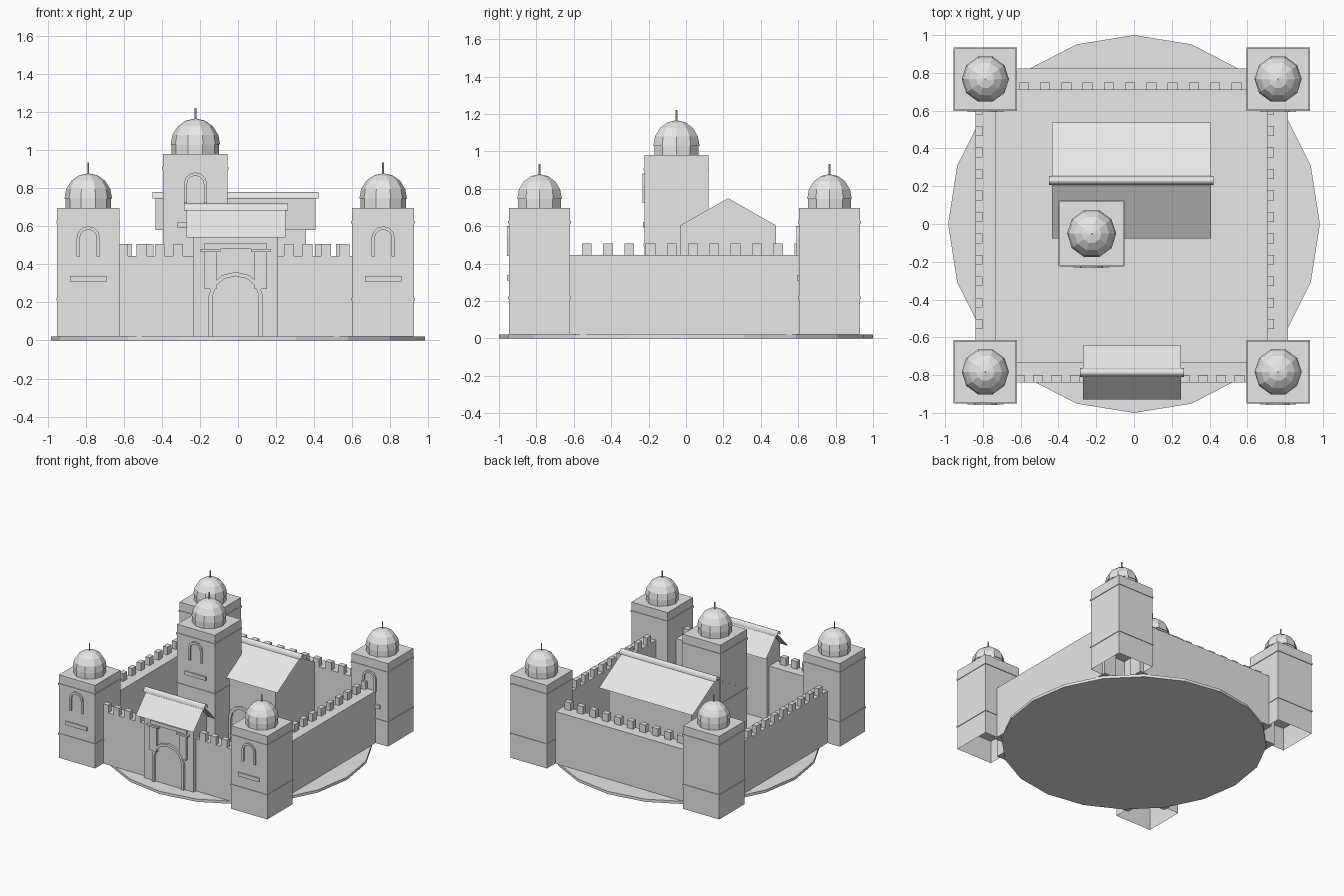
import bpy, bmesh, math

if "Cube" in bpy.data.objects:
    bpy.data.objects.remove(bpy.data.objects["Cube"])

stone = bpy.data.materials.new("grey_stone")
stone.diffuse_color = (0.8, 0.8, 0.8, 1)
stone.use_nodes = True
stone.node_tree.nodes["Principled BSDF"].inputs["Base Color"].default_value = stone.diffuse_color
CX, CY = -0.012, -0.008   # middle of the castle plan
GROUND = 0.022


def finish(name, bm, fix=True):
    if fix:
        bmesh.ops.recalc_face_normals(bm, faces=bm.faces[:])
    me = bpy.data.meshes.new(name)
    bm.to_mesh(me)
    bm.free()
    me.materials.append(stone)
    ob = bpy.data.objects.new(name, me)
    bpy.context.collection.objects.link(ob)
    return ob


def add_box(bm, x0, x1, y0, y1, z0, z1):
    v = [bm.verts.new((x, y, z)) for z in (z0, z1)
         for x, y in ((x0, y0), (x1, y0), (x1, y1), (x0, y1))]
    for f in ((0, 3, 2, 1), (4, 5, 6, 7), (0, 1, 5, 4),
              (1, 2, 6, 5), (2, 3, 7, 6), (3, 0, 4, 7)):
        bm.faces.new([v[i] for i in f])


def boxes(name, *dims):
    bm = bmesh.new()
    for d in dims:
        add_box(bm, *d)
    return finish(name, bm)


def lathe(name, x, y, profile, sides):
    """Faceted turned shape from (radius, height) points, capped at both ends."""
    bm = bmesh.new()
    rings = []
    for r, z in profile:
        rings.append([bm.verts.new((x + r * math.cos(math.tau * i / sides),
                                    y + r * math.sin(math.tau * i / sides), z))
                      for i in range(sides)])
    for a, b in zip(rings, rings[1:]):
        for i in range(sides):
            j = (i + 1) % sides
            bm.faces.new((a[i], a[j], b[j], b[i]))
    bm.faces.new(rings[0])
    bm.faces.new(rings[-1])
    return finish(name, bm)


def arch_frame(name, x, y, z0, spring, half, rise, t, depth):
    """Raised arch border on a wall that faces the front at y."""
    def line(w, h):
        arc = [(x + w * math.cos(math.pi * i / 6), spring + h * math.sin(math.pi * i / 6))
               for i in range(7)]
        return [(x + w, z0)] + arc + [(x - w, z0)]
    outer, inner = line(half, rise), line(half - t, rise - t)
    bm = bmesh.new()
    loops = [[bm.verts.new((px, yy, pz)) for px, pz in pts]
             for pts, yy in ((outer, y), (outer, y - depth), (inner, y - depth), (inner, y))]
    for a, b in zip(loops, loops[1:]):
        for i in range(len(a) - 1):
            bm.faces.new((a[i], a[i + 1], b[i + 1], b[i]))
    for i in (0, -1):
        bm.faces.new([l[i] for l in loops])
    return finish(name, bm)


def tower(label, x, y, half, top, r):
    # shaft, open underneath
    bm = bmesh.new()
    add_box(bm, x - half, x + half, y - half, y + half, GROUND, top)
    bm.faces.ensure_lookup_table()
    bm.faces.remove(bm.faces[0])
    finish(label + "_shaft", bm, fix=False)
    # string courses
    h = half + 0.005
    boxes(label + "_bands", *[(x - h, x + h, y - h, y + h, z - 0.007, z + 0.007)
                              for z in (top - 0.075, top - 0.48)])
    # arched window and slot on the front
    f = y - half
    arch_frame(label + "_window", x, f, top - 0.257, top - 0.157, 0.061, 0.06, 0.017, 0.012)
    boxes(label + "_slot", (x - 0.095, x + 0.095, f - 0.01, f + 0.01, top - 0.387, top - 0.357))
    # drum, dome and spike
    d = top + 0.05
    lathe(label + "_drum", x, y, [(r * 0.96, top), (r * 0.96, d)], 10)
    lathe(label + "_dome", x, y,
          [(r * math.cos(a), d + (r + 0.006) * math.sin(a))
           for a in (math.radians(k) for k in (0, 22, 45, 67, 88))], 10)
    lathe(label + "_spike", x, y, [(0.005, d + r - 0.01), (0.005, d + r + 0.062)], 6)


def gabled_house(name, x0, x1, y0, y1, eave, peak):
    """House body with its ridge along x."""
    ym = (y0 + y1) / 2
    bm = bmesh.new()
    prof = [(y0, GROUND), (y1, GROUND), (y1, eave), (ym, peak), (y0, eave)]
    a = [bm.verts.new((x0, y, z)) for y, z in prof]
    b = [bm.verts.new((x1, y, z)) for y, z in prof]
    bm.faces.new(a)
    bm.faces.new(b)
    for i in range(5):
        j = (i + 1) % 5
        bm.faces.new((a[i], a[j], b[j], b[i]))
    finish(name, bm)


def roof(name, x0, x1, y0, ym, y1, eave, ridge, r):
    """Thin sheet roof and a half round ridge cap."""
    bm = bmesh.new()
    rows = [[bm.verts.new((x, y, z)) for x in (x0, x1)]
            for y, z in ((y0, eave), (ym, ridge), (y1, eave))]
    for a, b in zip(rows, rows[1:]):
        bm.faces.new((a[0], a[1], b[1], b[0]))
    finish(name + "_roof", bm, fix=False)
    bm = bmesh.new()
    rows = [[bm.verts.new((x, ym - r * math.cos(t), ridge - 0.012 + 1.5 * r * math.sin(t)))
             for x in (x0 - 0.015, x1 + 0.015)]
            for t in (math.pi * i / 8 for i in range(9))]
    for a, b in zip(rows, rows[1:]):
        f = bm.faces.new((a[0], a[1], b[1], b[0]))
        f.smooth = True
    finish(name + "_ridge_cap", bm, fix=False)


# round ground slab with 20 sides
slab = lathe("ground_slab", 0, 0, [(1, 0), (1, GROUND)], 20)
for v in slab.data.vertices:
    v.co.x *= 0.984

# corner towers and the taller keep
for sx, lx in ((-1, "left"), (1, "right")):
    for sy, ly in ((-1, "front"), (1, "back")):
        tower(f"{ly}_{lx}_tower", CX + sx * 0.775, CY + sy * 0.775, 0.163, 0.697, 0.125)
tower("keep", -0.224, -0.051, 0.17, 0.98, 0.13)

# curtain walls
WALL, MERLON = 0.445, 0.508
boxes("front_wall", (-0.65, 0.63, -0.84, -0.73, GROUND, WALL))
boxes("back_wall", (-0.65, 0.63, 0.71, 0.823, GROUND, WALL))
boxes("left_wall", (-0.84, -0.73, -0.65, 0.63, GROUND, WALL))
boxes("right_wall", (0.704, 0.815, -0.65, 0.63, GROUND, WALL))

# battlements
w = 0.026
xs = [-0.605 + 0.097 * k for k in range(13)]
boxes("front_merlons", *[(x - w, x + w, -0.84, -0.80, WALL, MERLON)
                         for x in xs if not -0.24 < x < 0.21])
boxes("back_merlons", *[(x - w, x + w, 0.71, 0.75, WALL, MERLON)
                        for x in (-0.583 + 0.1125 * k for k in range(11))])
for side, x0 in (("left", -0.84), ("right", 0.704)):
    boxes(side + "_merlons", *[(x0, x0 + 0.037, y - w, y + w, WALL, MERLON)
                               for y in (-0.53 + 0.1135 * k for k in range(11))])

# hall in the courtyard
gabled_house("hall", -0.385, 0.357, -0.03, 0.48, 0.605, 0.75)
roof("hall", -0.434, 0.407, -0.077, 0.23, 0.537, 0.58, 0.757, 0.024)
arch_frame("hall_door", 0.06, -0.03, GROUND, 0.24, 0.12, 0.12, 0.025, 0.015)

# gatehouse
gabled_house("gatehouse", -0.237, 0.21, -0.87, -0.70, 0.58, 0.68)
roof("gatehouse", -0.27, 0.249, -0.929, -0.786, -0.643, 0.542, 0.695, 0.024)
arch_frame("gate_arch", CX, -0.87, GROUND, 0.235, 0.142, 0.125, 0.022, 0.018)
for s, lab in ((-1, "left"), (1, "right")):
    a, b = sorted((CX + s * 0.1, CX + s * 0.165))
    boxes(lab + "_gate_pilaster", (a, b, -0.885, -0.86, 0.27, 0.465),
          (a - 0.02, b + 0.02, -0.895, -0.86, 0.465, 0.48))
boxes("gate_lintel", (CX - 0.165, CX + 0.165, -0.88, -0.86, 0.48, 0.51))
